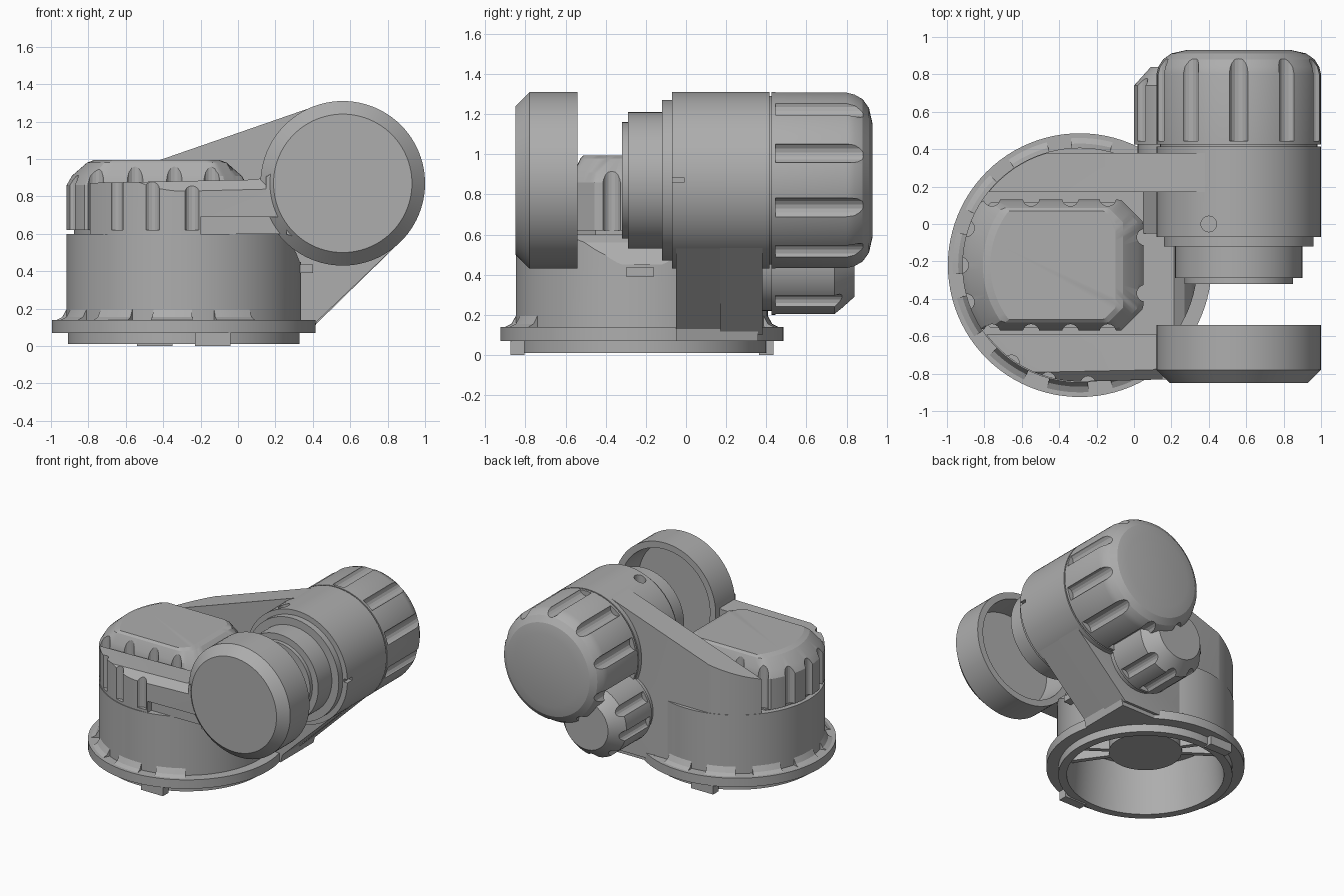
import bpy, bmesh, math
from math import sin, cos, radians, tau

old = bpy.data.objects.get("Cube")
if old:
    bpy.data.objects.remove(old, do_unlink=True)

grey = bpy.data.materials.new("plain grey")
grey.use_nodes = True
grey.diffuse_color = (0.42, 0.42, 0.42, 1)
grey.node_tree.nodes["Principled BSDF"].inputs["Base Color"].default_value = (0.42, 0.42, 0.42, 1)

BASE = (-0.29, -0.22)    # x, y of the upright base axis
DRUM = (0.56, 0.87)      # x, z of the horizontal drum axis
LOBE = (0.28, 0.48)      # x, z of the lower rear cap


def finish(name, bm):
    bmesh.ops.remove_doubles(bm, verts=bm.verts, dist=1e-5)
    bmesh.ops.recalc_face_normals(bm, faces=bm.faces)
    mesh = bpy.data.meshes.new(name)
    bm.to_mesh(mesh)
    bm.free()
    mesh.materials.append(grey)
    ob = bpy.data.objects.new(name, mesh)
    bpy.context.collection.objects.link(ob)
    return ob


def place(u, v, h, axis):
    return {"X": (h, u, v), "Y": (u, h, v), "Z": (u, v, h)}[axis]


def skin(name, rings, caps=False):
    """Join a row of equal point rings with quads."""
    bm = bmesh.new()
    rows = [[bm.verts.new(p) for p in ring] for ring in rings]
    for a, b in zip(rows, rows[1:]):
        for i in range(len(a)):
            j = (i + 1) % len(a)
            bm.faces.new((a[i], a[j], b[j], b[i]))
    if caps:
        bm.faces.new(rows[0])
        bm.faces.new(rows[-1])
    return finish(name, bm)


def lathe(name, profile, centre, axis="Z", segs=96):
    return skin(name, [[place(centre[0] + r * cos(tau * i / segs),
                              centre[1] + r * sin(tau * i / segs), h, axis)
                        for i in range(segs)] for r, h in profile])


def sector(name, profile, start, end, steps=6):
    angles = [radians(start + (end - start) * i / steps) for i in range(steps + 1)]
    return skin(name, [[(BASE[0] + r * cos(a), BASE[1] + r * sin(a), h) for r, h in profile]
                       for a in angles], caps=True)


def prism(name, points, lo, hi, axis="Z"):
    return skin(name, [[place(u, v, h, axis) for u, v in points] for h in (lo, hi)], caps=True)


def rect(u0, u1, v0, v1):
    return [(u0, v0), (u1, v0), (u1, v1), (u0, v1)]


def combine(target, tool, operation="DIFFERENCE"):
    mod = target.modifiers.new("cut", "BOOLEAN")
    mod.operation, mod.solver, mod.object = operation, "EXACT", tool
    bpy.ops.object.select_all(action="DESELECT")
    bpy.context.view_layer.objects.active = target
    target.select_set(True)
    bpy.ops.object.modifier_apply(modifier=mod.name)
    bpy.data.objects.remove(tool, do_unlink=True)


def groove(target, centre, lo, hi, r, axis="Z"):
    """Cut a finger groove that runs out over the shoulder."""
    combine(target, lathe("groove_cutter", [(0, lo), (r, lo), (r, hi), (0, hi)], centre, axis, 16))


def ring_point(centre, r, degrees):
    return (centre[0] + r * cos(radians(degrees)), centre[1] + r * sin(radians(degrees)))


def arc(r, a0, a1, steps=16):
    return [ring_point(BASE, r, a0 + (a1 - a0) * i / steps) for i in range(steps + 1)]


def cavity():
    return lathe("cavity_cutter", [(0, -.1), (.55, -.1), (.55, .39), (0, .39)], BASE)


# Hollow base with flange and central hub, relieved under the drum
base = lathe("base", [(0, .2), (.26, .2), (.26, .4), (.53, .4), (.56, .01), (.62, .01),
                      (.62, .07), (.705, .07), (.705, .14), (.628, .14), (.628, .6), (0, .6)], BASE)
combine(base, prism("relief_cutter", [(.2, .61), (.27, .56), (.31, .5), (.33, .45),
                                      (.5, .45), (.5, .7), (.2, .7)], -1, 1, "Y"))

# Fillet segments around the flange
for k in range(9):
    a = 45 + 30 * k
    sector("flange_fillet", [(.62, .135), (.69, .135), (.65, .155), (.625, .2)], a, a + 19)

# Locating tabs, paired ribs inside the base and side catch
for s in (-1, 1):
    x, y = BASE[0] - s * .155, BASE[1] + s * .62
    prism("locating_tab", rect(x - .095, x + .095, y - .035, y + .035), 0, .08)
for a in (-55, -35, 125, 145):
    pts = [ring_point(BASE, r, a + d) for r, d in ((.24, -4), (.55, -2), (.55, 2), (.24, 4))]
    prism("inner_rib", pts, .2, .42)
prism("side_catch", rect(.27, .4, -.3, -.16), .39, .435)


# Faceted head between the two arms, steeper towards the arms
def head_ring(inset, z, segs=144):
    ring = []
    for i in range(segs):
        c, s = cos(tau * i / segs), sin(tau * i / segs)
        r = min(.628 - inset, (.35 - .4 * inset) / max(abs(s), .01),
                (.34 - inset) / max(c, .01), (.57 - inset) / max(c + abs(s), .01))
        ring.append((BASE[0] + r * c, BASE[1] + r * s, z))
    return ring


head = skin("head", [head_ring(*p) for p in ((.04, .58), (.04, .62), (0, .62), (0, .86),
                                             (.03, .91), (.11, .98), (.15, .995))], caps=True)
for x in (-.76, -.55, -.34, -.14):
    for y in (-.58, .14):
        groove(head, (x, y), .61, 1.1, .045)
for y in (-.07, -.37):
    groove(head, (.06, y), .61, 1.1, .045)
for a in (162, 180, 198):
    groove(head, ring_point(BASE, .64, a), .61, 1.1, .045)

# Front arm: plan outline trimmed by its side outline, chamfered along the top
front_arm = prism("front_arm", arc(.622, 216.5, 272) + [(.2, -.83), (.5, -.83), (.5, -.59)], .5, 1.3)
combine(front_arm, prism("arm_outline", [(-.9, .59), (.25, .6), (.6, .5), (.6, 1.2), (.3, 1.15),
                                         (.24, 1.05), (.21, .95), (.16, .91), (.1, .89),
                                         (-.9, .87)], -1, 0, "Y"), "INTERSECT")
combine(front_arm, prism("undercut", [(-.2, .69), (.26, .69), (.26, .5), (-.2, .5)],
                         -.9, -.79, "Y"))
combine(front_arm, prism("chamfer_cutter", [(-.76, .91), (-.87, .8), (-.87, .91)], -.95, .15, "X"))
combine(front_arm, lathe("recess_cutter", [(0, -.75), (.4, -.75), (.4, -.5), (0, -.5)], DRUM, "Y"))
for a in (-125, -105.5, -86):
    groove(front_arm, ring_point(BASE, .635, a), .62, 1, .04)

# Front cup, open towards the drum
lathe("front_cup", [(0, -.85), (.37, -.85), (.44, -.78), (.44, -.54), (.39, -.54),
                    (.37, -.74), (0, -.74)], DRUM, "Y")

# Rear arm sweeping from the base up to the drum
rear_arm = prism("rear_arm", [(.9, .17), (.9, .38)] + arc(.625, 106.2, 141.3), 0, 1.4)
combine(rear_arm, prism("arm_outline", [(-.95, .1), (.4, .1), (.86, .55), (.8, .9), (.55, 1.29),
                                        (.42, 1.285), (-.95, .81)], -1, 1, "Y"), "INTERSECT")
combine(rear_arm, cavity())

# Lower housing that carries the drum
housing = prism("drum_housing", [(.05, .07), (.405, .07), (.42, .13), (.86, .55), (.56, .87),
                                 (.16, .87), (.05, .6)], -.05, .36, "Y")
combine(housing, cavity())

# Stepped drum with a small set screw recess and a slot
drum = lathe("drum", [(0, -.32), (.29, -.32), (.29, -.29), (.34, -.29), (.34, -.12), (.4, -.12),
                      (.4, -.07), (.44, -.07), (.44, .415), (0, .415)], DRUM, "Y")
combine(drum, lathe("screw_cutter", [(0, 1.2), (.042, 1.2), (.042, 1.4), (0, 1.4)], (.4, 0), "Z", 24))
combine(drum, prism("slot_cutter", rect(.97, 1.1, .86, .885), -.08, -.01, "Y"))

# Rear caps with finger grooves
cap = lathe("rear_cap", [(0, .4), (.42, .4), (.42, .425), (.44, .425), (.44, .8), (.43, .84),
                         (.405, .88), (.36, .912), (.28, .93), (0, .93)], DRUM, "Y")
for k in range(10):
    groove(cap, ring_point(DRUM, .452, 18 + 36 * k), .445, 1, .052, "Y")
lower_cap = lathe("lower_rear_cap", [(0, .3), (.26, .3), (.26, .425), (.28, .425), (.28, .74),
                                     (.19, .84), (0, .84)], LOBE, "Y")
for k in range(5):
    groove(lower_cap, ring_point(LOBE, .29, 150 + 40 * k), .445, 1, .045, "Y")

# Smooth round surfaces and keep the edges crisp
bpy.ops.object.select_all(action="DESELECT")
for ob in bpy.context.collection.objects:
    if ob.type == "MESH":
        ob.select_set(True)
        bpy.context.view_layer.objects.active = ob
bpy.ops.object.shade_smooth_by_angle(angle=radians(20))
